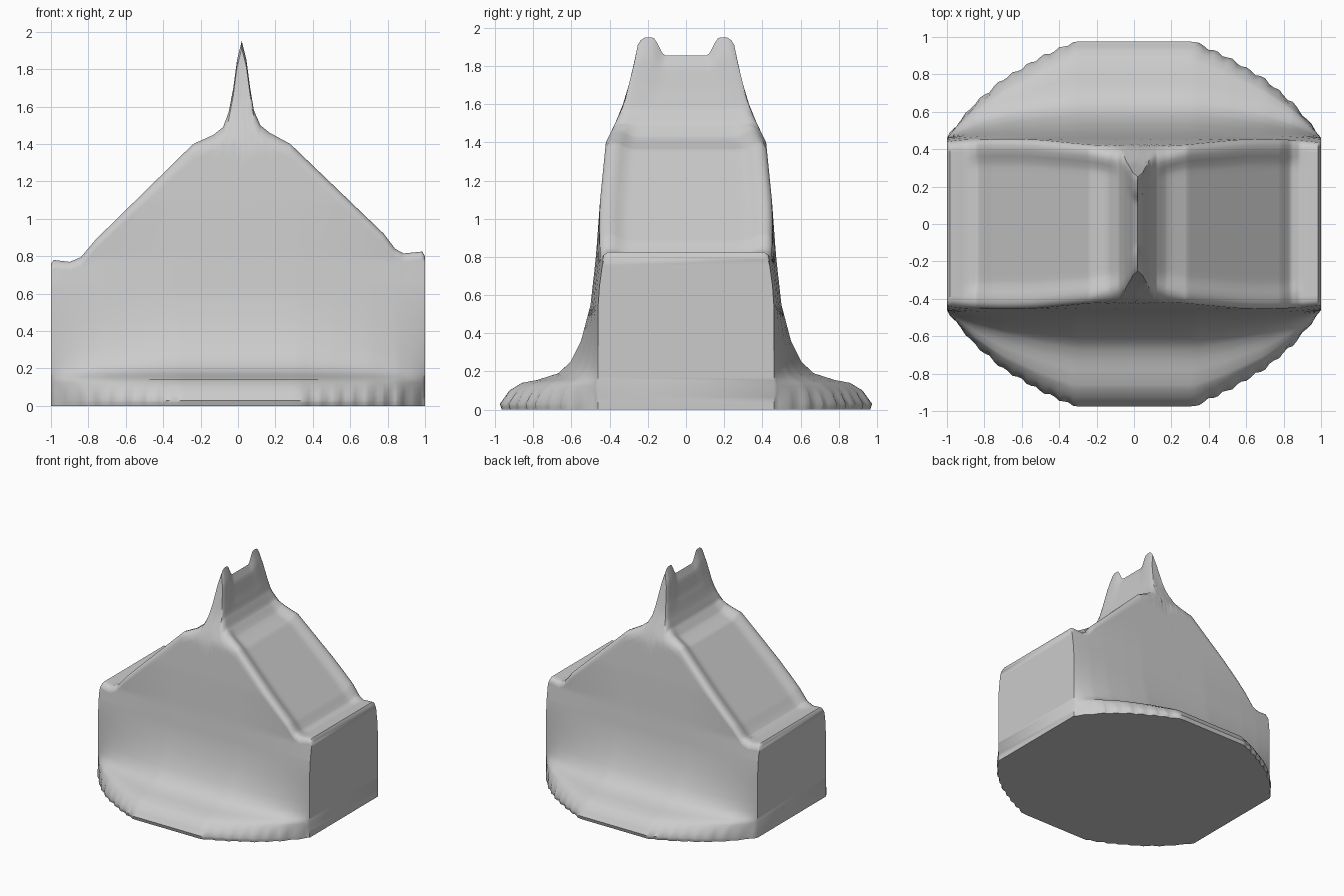
import bpy, bmesh, math

if "Cube" in bpy.data.objects:
    bpy.data.objects.remove(bpy.data.objects["Cube"])


def lerp_table(table, t):
    """Piecewise linear lookup in a list of (key, value)."""
    if t <= table[0][0]:
        return table[0][1]
    for (a, va), (b, vb) in zip(table, table[1:]):
        if t <= b:
            return va + (vb - va) * (t - a) / (b - a)
    return table[-1][1]


def smoothstep(a, b, t):
    t = max(0.0, min(1.0, (t - a) / (b - a)))
    return t * t * (3 - 2 * t)


# Roof outline seen from the front (eaves, slopes, thin crest)
ROOF = [(-1, .76), (-.985, .78), (-.9, .77), (-.84, .795), (-.76, .89), (-.24, 1.40),
        (-.13, 1.45), (-.08, 1.49), (-.05, 1.57), (-.025, 1.70), (-.005, 1.85), (.02, 1.95),
        (.045, 1.85), (.065, 1.70), (.085, 1.58), (.12, 1.50), (.17, 1.46), (.28, 1.40),
        (.78, .92), (.84, .84), (.885, .815), (.985, .825), (1, .80)]
# Half depth against height, at the middle and at the flat ends
MIDDLE = [(0, .965), (.03, .975), (.1, .925), (.14, .86), (.155, .78), (.19, .67), (.25, .605),
          (.36, .55), (.55, .50), (.8, .472), (1.1, .45), (1.4, .42), (1.47, .385),
          (1.6, .325), (1.8, .275), (1.95, .245)]
END = [(0, .46), (.6, .46), (.78, .435), (1.0, .445), (1.1, .45)]
# Plan outline of the round base
PLAN = [(0, .975), (.32, .975), (.5, .89), (.7, .77), (.85, .64), (.95, .52), (1, .45)]


def half_depth(x, z):
    mid = lerp_table(MIDDLE, z)
    if z >= 1.1:
        return mid
    end = lerp_table(END, z)
    g = (lerp_table(PLAN, abs(x)) - .45) / .525
    y = end + (mid - end) * g
    if z < .08 and .34 < abs(x) < .99:      # uneven base rim
        y += .008 * math.sin(x * 75)
    return y


def recess(x, s):
    """Sunken roof panels and the dip between the crest horns."""
    d = abs(x - .02)
    if d < .06:
        return .095 * (1 - smoothstep(.5, .82, s)) * (1 - d / .06)
    panel = smoothstep(.06, .18, d) * (1 - smoothstep(.80, .92, abs(x)))
    return .035 * panel * (1 - smoothstep(.74, .95, s))


def section(x):
    h = lerp_table(ROOF, x)
    levels = [0, .015, .03, .065, .1, .125, .14, .155, .17, .19, .22, .25, .3, .36, .45, .55, .65]
    levels += [.65 + (h - .04 - .65) * i / 16 for i in range(1, 17)]
    wall = [(half_depth(x, z), z) for z in levels]
    edge = half_depth(x, h)
    wall.append((edge - .008, h - .014))
    n = 28
    top = []
    for i in range(n + 1):
        s = -1 + 2 * i / n
        top.append((s * (edge - .03), h - recess(x, abs(s))))
    return [(-y, z) for y, z in wall] + top + [(y, z) for y, z in reversed(wall)]


# Column positions: even spacing plus the outline corners and a dense crest
xs = {round(-1 + i / 40, 4) for i in range(81)} | {x for x, _ in ROOF}
xs |= {round(-.1 + i * .01, 4) for i in range(25)}

# House-shaped body with flared base, lofted along x
bm = bmesh.new()
rows = [[bm.verts.new((x, y, z)) for y, z in section(x)] for x in sorted(xs)]
for a, b in zip(rows, rows[1:]):
    for i in range(len(a)):
        j = (i + 1) % len(a)
        bm.faces.new((a[i], a[j], b[j], b[i]))
bm.faces.new(rows[0])
bm.faces.new(rows[-1])
bmesh.ops.recalc_face_normals(bm, faces=bm.faces)
mesh = bpy.data.meshes.new("gabled_body")
bm.to_mesh(mesh)
bm.free()
body = bpy.data.objects.new("gabled_body", mesh)
bpy.context.collection.objects.link(body)
bpy.context.view_layer.objects.active = body
body.select_set(True)
bpy.ops.object.shade_smooth_by_angle(angle=math.radians(50))
